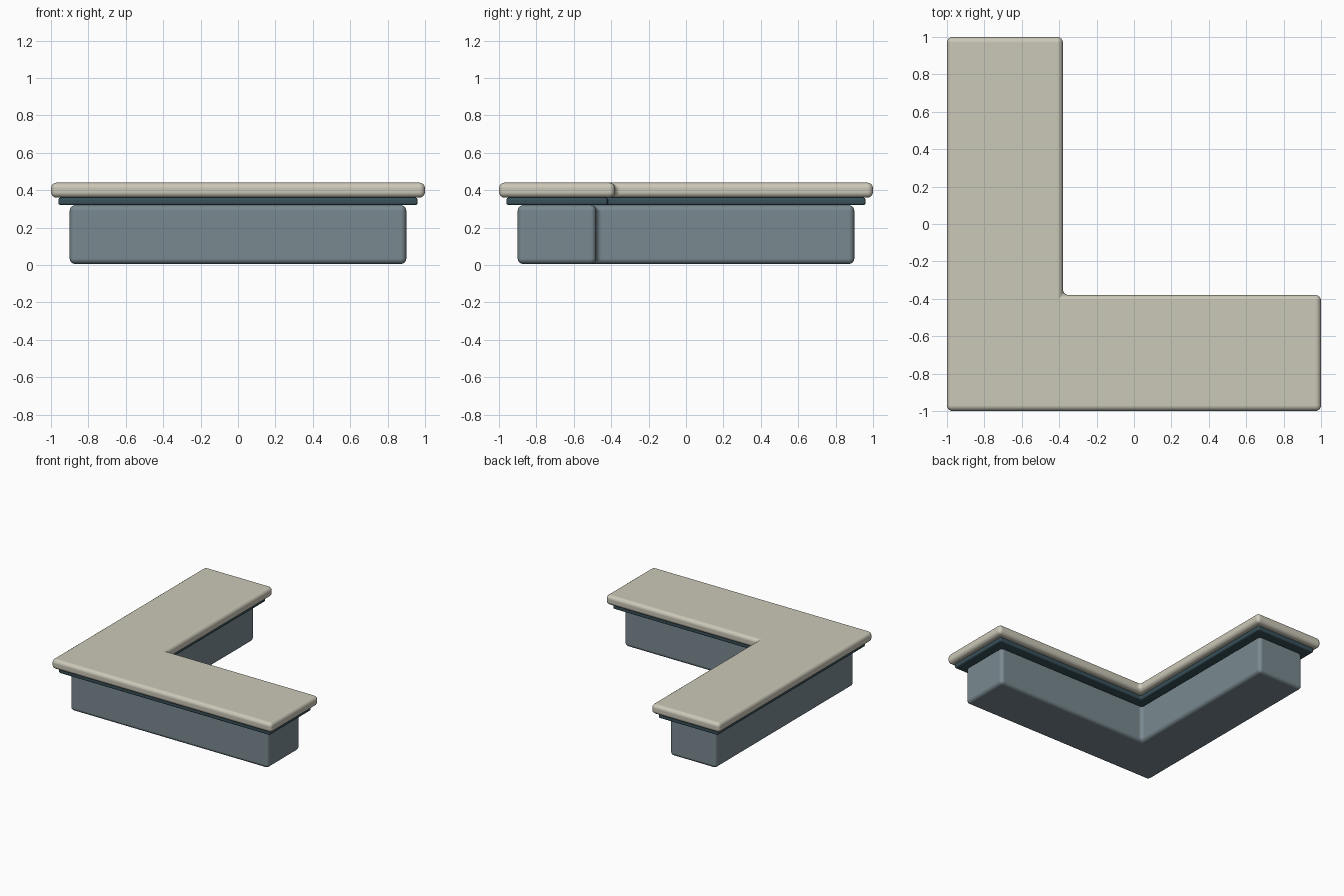
import bpy, bmesh

if "Cube" in bpy.data.objects:
    bpy.data.objects.remove(bpy.data.objects["Cube"])


def material(name, rgb):
    m = bpy.data.materials.new(name)
    m.diffuse_color = (*rgb, 1)
    m.use_nodes = True
    m.node_tree.nodes["Principled BSDF"].inputs["Base Color"].default_value = m.diffuse_color
    return m


def l_slab(name, out, inner, z0, z1, bevel, mat):
    """Extruded L outline with rounded edges."""
    outline = [(-out, -out), (out, -out), (out, inner),
               (inner, inner), (inner, out), (-out, out)]
    bm = bmesh.new()
    face = bm.faces.new([bm.verts.new((x, y, z0)) for x, y in outline])
    ext = bmesh.ops.extrude_face_region(bm, geom=[face])
    verts = [g for g in ext["geom"] if isinstance(g, bmesh.types.BMVert)]
    bmesh.ops.translate(bm, verts=verts, vec=(0, 0, z1 - z0))
    bmesh.ops.recalc_face_normals(bm, faces=bm.faces)
    me = bpy.data.meshes.new(name)
    bm.to_mesh(me)
    bm.free()
    ob = bpy.data.objects.new(name, me)
    bpy.context.collection.objects.link(ob)
    me.materials.append(mat)
    for p in me.polygons:
        p.use_smooth = True
    mod = ob.modifiers.new("rounded_edges", "BEVEL")
    mod.width = bevel
    mod.segments = 4
    mod.limit_method = "ANGLE"
    mod.harden_normals = True
    return ob


# Cabinet body, recessed trim strip, overhanging worktop
l_slab("counter_base", 0.90, -0.48, 0.005, 0.32, 0.03,
       material("slate", (0.19, 0.25, 0.28)))
l_slab("trim_strip", 0.96, -0.42, 0.32, 0.36, 0.012,
       material("dark_teal", (0.04, 0.08, 0.10)))
l_slab("worktop", 1.00, -0.38, 0.36, 0.44, 0.03,
       material("warm_stone", (0.60, 0.58, 0.48)))
